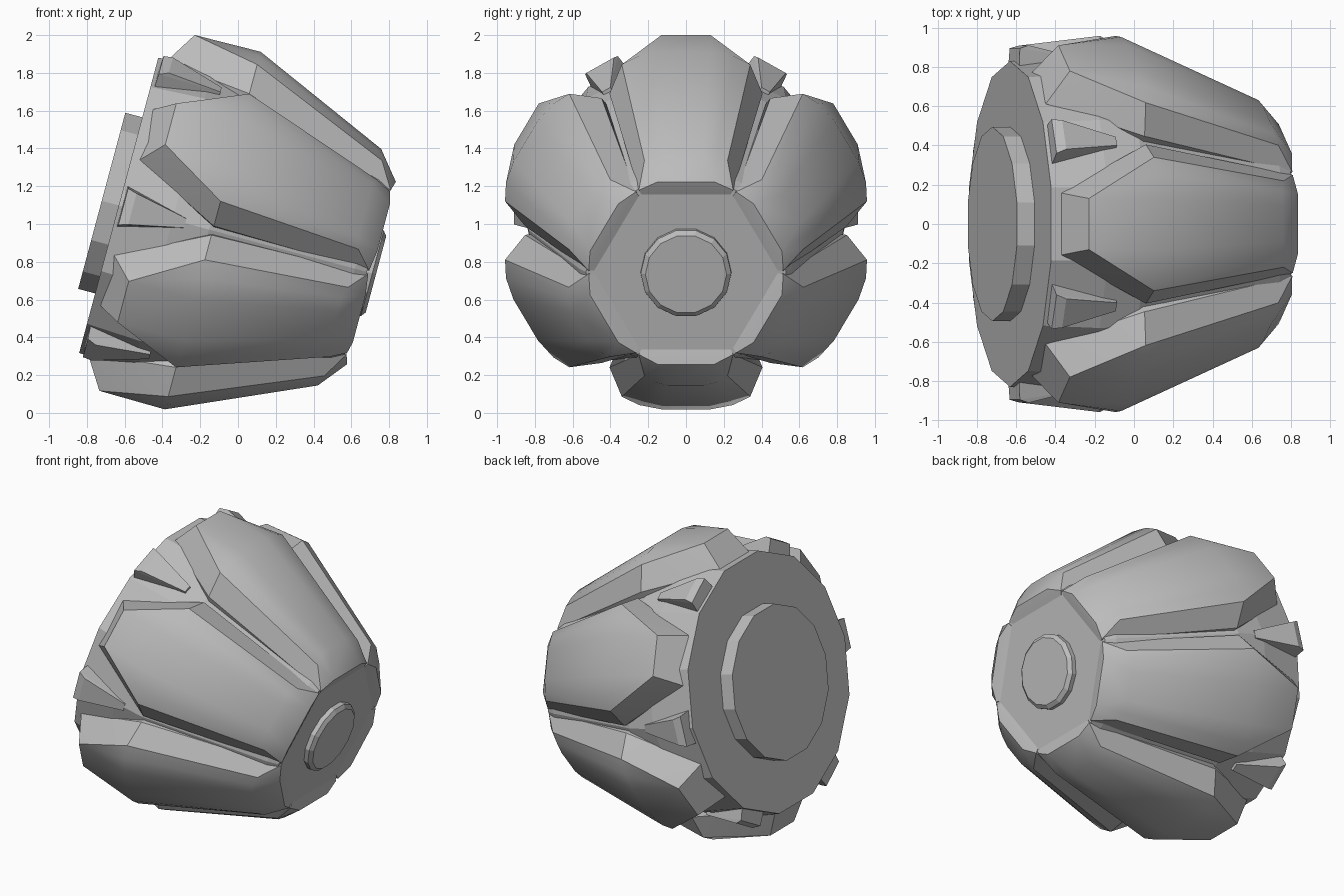
import bpy, bmesh, math
from mathutils import Matrix, Vector

cube = bpy.data.objects.get("Cube")
if cube:
    bpy.data.objects.remove(cube, do_unlink=True)

SIDES = 14
# Local frame: x runs along the axis, z is radially up; tilt it nose-down
TILT = Matrix.Translation((0.233, 0, 0.867)) @ Matrix.Rotation(math.radians(15), 4, 'Y')

grey = bpy.data.materials.new("mid grey")
grey.use_nodes = True
grey.diffuse_color = (0.5, 0.5, 0.5, 1)
grey.node_tree.nodes["Principled BSDF"].inputs["Base Color"].default_value = (0.5, 0.5, 0.5, 1)


def add_object(name, bm, turn=0, smooth=None):
    bmesh.ops.recalc_face_normals(bm, faces=bm.faces)
    bm.transform(TILT @ Matrix.Rotation(math.radians(turn), 4, 'X'))
    mesh = bpy.data.meshes.new(name)
    bm.to_mesh(mesh)
    bm.free()
    mesh.materials.append(grey)
    ob = bpy.data.objects.new(name, mesh)
    bpy.context.collection.objects.link(ob)
    if smooth:
        bpy.ops.object.select_all(action='DESELECT')
        ob.select_set(True)
        bpy.context.view_layer.objects.active = ob
        bpy.ops.object.shade_smooth_by_angle(angle=math.radians(smooth))
    return ob


def lathe(name, profile):
    """Closed solid of revolution about local x from (axial, radius) pairs."""
    bm = bmesh.new()
    rings = []
    for s, r in profile:
        angles = [math.tau * i / SIDES for i in range(SIDES)]
        rings.append([bm.verts.new((s, r * math.cos(a), r * math.sin(a))) for a in angles])
    for a, b in zip(rings, rings[1:]):
        for i in range(SIDES):
            j = (i + 1) % SIDES
            bm.faces.new((a[i], a[j], b[j], b[i]))
    bm.faces.new(rings[0])
    bm.faces.new(rings[-1])
    return add_object(name, bm)


def hull(name, points, turn, smooth=None):
    """Convex solid mirrored across local y from (axial, half width, radius)."""
    bm = bmesh.new()
    for s, t, r in points:
        for side in (-1, 1):
            bm.verts.new((s, side * t, r))
    res = bmesh.ops.convex_hull(bm, input=bm.verts)
    loose = [v for v in bm.verts if not v.link_faces]
    bmesh.ops.delete(bm, geom=loose, context='VERTS')
    bmesh.ops.dissolve_limit(bm, angle_limit=math.radians(1.5), verts=bm.verts, edges=bm.edges)
    return add_object(name, bm, turn, smooth)


# Tapered core with the discs on both ends
lathe("core_body", [(-0.895, 0.83), (-0.6, 0.85), (-0.4, 0.835), (0.4, 0.565), (0.465, 0.53)])
lathe("back_disc", [(-0.988, 0.495), (-0.88, 0.495)])
lathe("front_disc", [(0.45, 0.24), (0.495, 0.24), (0.515, 0.215)])

# Raised lobe: sloped back facet, wide shoulder, long taper, chamfered nose
LOBE = [
    (-0.85, 0.16, 0.80), (-0.74, 0.13, 0.975),
    (-0.38, 0.13, 0.98), (-0.38, 0.25, 0.956), (-0.38, 0.34, 0.91), (-0.38, 0.405, 0.75),
    (0.37, 0.09, 0.648), (0.37, 0.17, 0.63), (0.39, 0.22, 0.59), (0.475, 0.25, 0.45),
    (0.49, 0.15, 0.50),
    # Buried underside
    (-0.82, 0.15, 0.70), (-0.38, 0.36, 0.64), (0.44, 0.20, 0.36),
]
# Small wedge fin between neighbouring lobes
FIN = [
    (-0.875, 0.11, 0.80), (-0.87, 0.10, 0.895), (-0.82, 0.085, 0.91),
    (-0.53, 0.025, 0.845), (-0.53, 0.03, 0.78),
]
for k in range(6):
    hull(f"lobe_{k + 1}", LOBE, 60 * k, 30)
    hull(f"fin_{k + 1}", FIN, 60 * k + 30)
